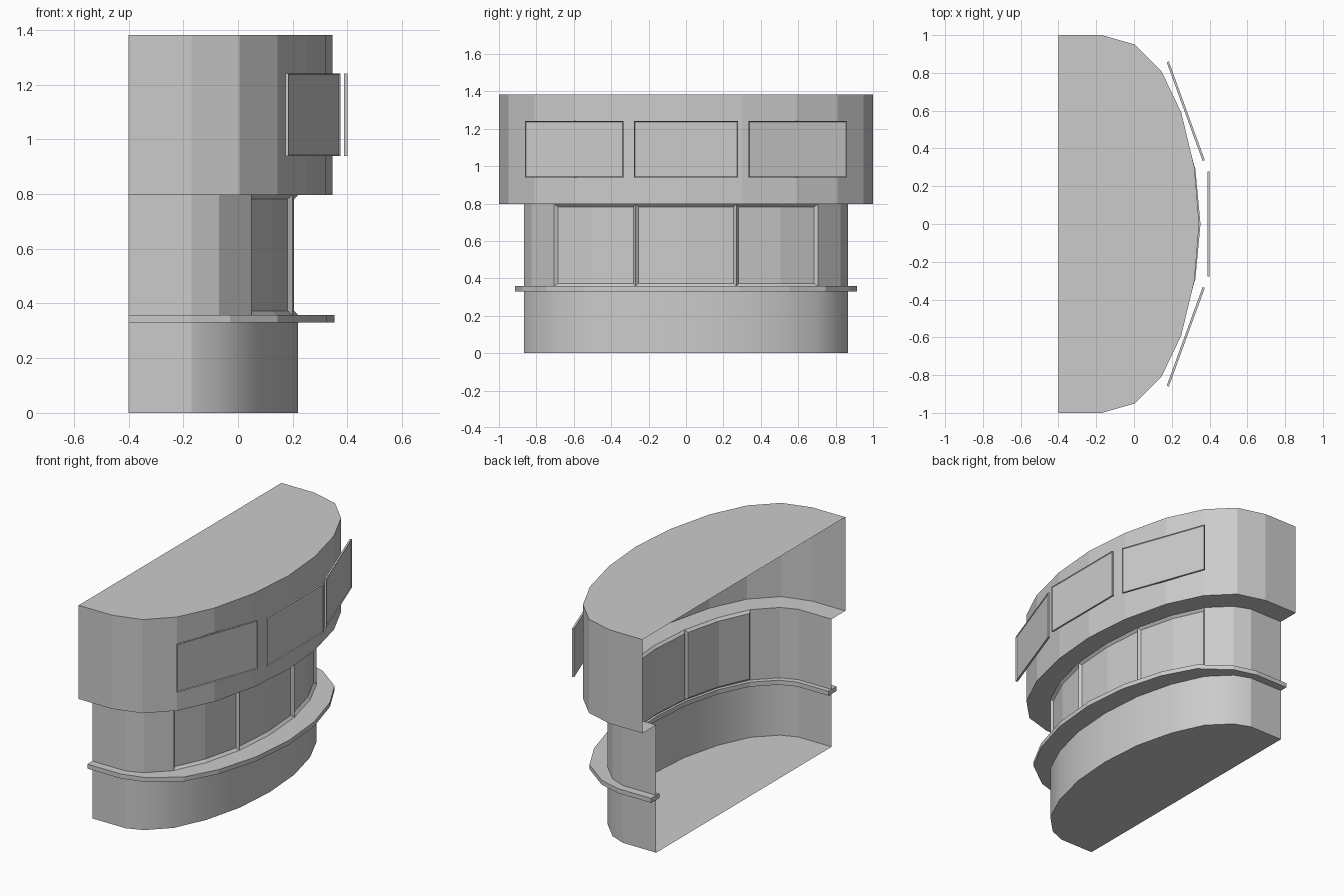
import bpy, bmesh
from math import radians
from mathutils import Matrix

if "Cube" in bpy.data.objects:
    bpy.data.objects.remove(bpy.data.objects["Cube"])

# Half plan outlines, from the open back edge round to the nose (x, |y|)
UPPER = [(-.4, 1), (-.17, 1), (.005, .95), (.145, .81), (.25, .59), (.32, .3), (.345, 0)]
WALL = [(-.4, .865), (-.17, .865), (-.07, .825), (.05, .705), (.14, .51), (.2, .27), (.22, 0)]
LEDGE = [(-.4, .915), (-.17, .915), (-.03, .875), (.145, .745), (.25, .55), (.325, .29), (.352, 0)]
LEDGE_IN = [(-.4 if x == -.4 else x - .015, y * .965) for x, y in WALL]


def full(half):
    """Mirror a half outline into a counter-clockwise open path."""
    return [(x, -y) for x, y in half] + [(x, y) for x, y in half[-2::-1]]


def ring(bm, half, z):
    return [bm.verts.new((x, y, z)) for x, y in full(half)]


def bridge(bm, a, b):
    return [bm.faces.new((a[i], a[i + 1], b[i + 1], b[i])) for i in range(len(a) - 1)]


def finish(bm, name):
    mesh = bpy.data.meshes.new(name)
    bm.to_mesh(mesh)
    bm.free()
    ob = bpy.data.objects.new(name, mesh)
    bpy.context.collection.objects.link(ob)
    return ob


# Counter base: rounded front, flat ends, floor
bm = bmesh.new()
low, high = ring(bm, WALL, 0), ring(bm, WALL, .335)
for f in bridge(bm, low, high)[1:-1]:
    f.smooth = True
bm.faces.new(low[::-1])
finish(bm, "counter_base")

# Counter ledge: closed curved strip
bm = bmesh.new()
ob_, ot = ring(bm, LEDGE, .33), ring(bm, LEDGE, .358)
ib, it = ring(bm, LEDGE_IN, .33), ring(bm, LEDGE_IN, .358)
for a, b in ((ob_, ot), (ot, it), (it, ib), (ib, ob_)):
    bridge(bm, a, b)
bm.faces.new((ob_[0], ot[0], it[0], ib[0]))
bm.faces.new((ob_[-1], ib[-1], it[-1], ot[-1]))
finish(bm, "counter_ledge")

# Window wall: three recessed curved windows
bm = bmesh.new()
faces = bridge(bm, ring(bm, WALL, .358), ring(bm, WALL, .797))
bm.normal_update()
for group in (faces[3:5], faces[5:7], faces[7:9]):
    bmesh.ops.inset_region(bm, faces=group, thickness=.015, depth=-.015,
                           use_boundary=True, use_even_offset=True)
finish(bm, "window_wall")

# Upper fascia: overhang underside, wall and roof, open at the back
bm = bmesh.new()
inner, low, high = ring(bm, WALL, .797), ring(bm, UPPER, .797), ring(bm, UPPER, 1.382)
bridge(bm, inner, low)
bridge(bm, low, high)
bm.faces.new(high)
finish(bm, "upper_fascia")

# Sign panels: thin boards with a fine raised rim
for name, x, y, angle in (("sign_center", .394, 0, 0),
                          ("sign_left", .274, -.597, -20),
                          ("sign_right", .274, .597, 20)):
    bm = bmesh.new()
    bmesh.ops.create_cube(bm, size=1, matrix=Matrix.Diagonal((.012, .556, .302, 1)))
    bm.normal_update()
    front = [f for f in bm.faces if f.normal.x > .9]
    bmesh.ops.inset_region(bm, faces=front, thickness=.006)
    bmesh.ops.translate(bm, verts=front[0].verts, vec=(-.005, 0, 0))
    sign = finish(bm, name)
    sign.location = (x, y, 1.09)
    sign.rotation_euler.z = radians(angle)
